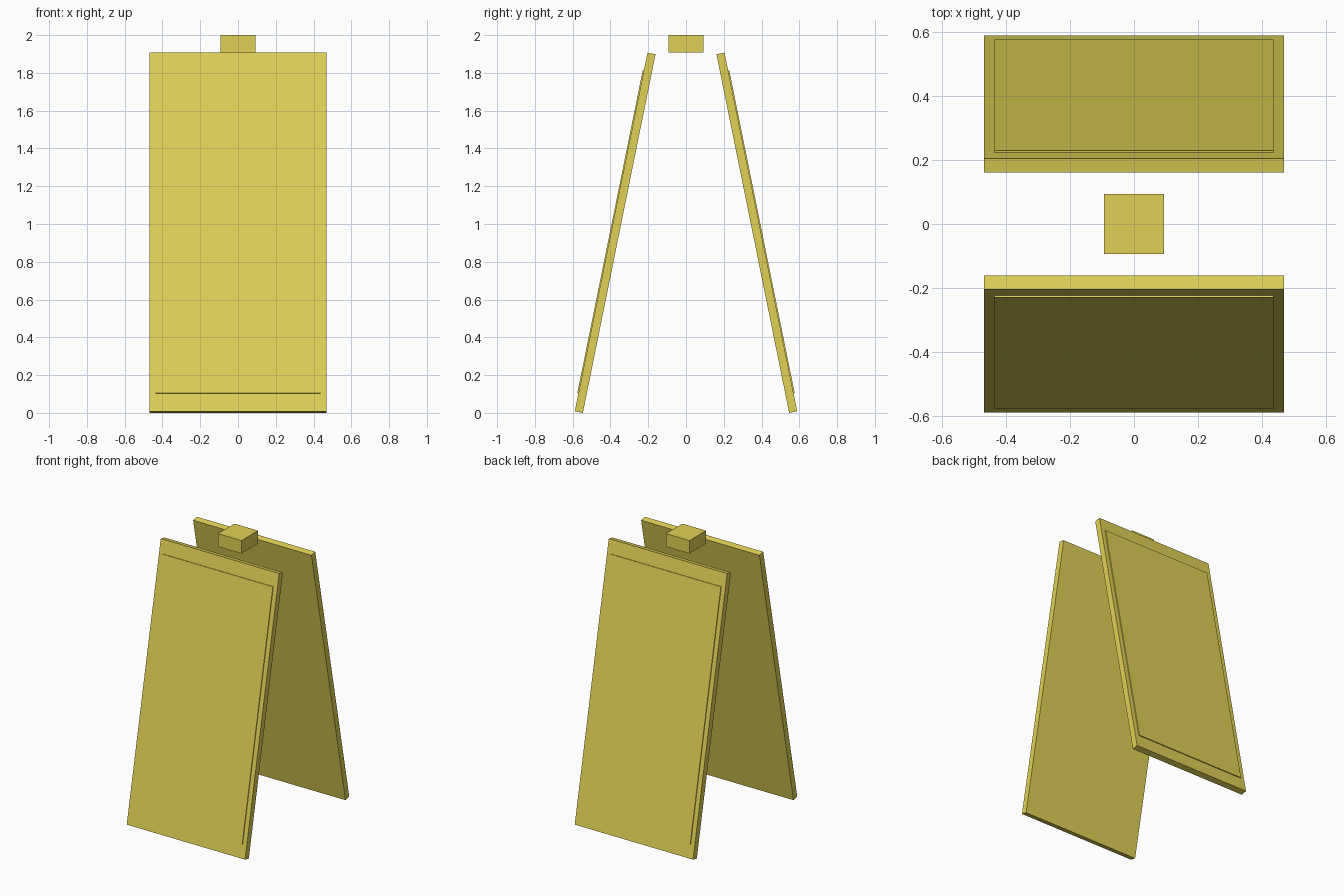
import bpy
from math import sin, cos
from mathutils import Matrix, Vector

cube = bpy.data.objects.get("Cube")
if cube:
    bpy.data.objects.remove(cube, do_unlink=True)

# Single yellow plastic
yellow = bpy.data.materials.new("yellow plastic")
yellow.use_nodes = True
colour = (0.75, 0.64, 0.092, 1)
yellow.diffuse_color = colour
yellow.node_tree.nodes["Principled BSDF"].inputs["Base Color"].default_value = colour


def box(name, size, centre, tilt=0.0):
    """Box with real-size mesh, tilted about the x axis."""
    bpy.ops.mesh.primitive_cube_add(size=1, location=centre, rotation=(tilt, 0, 0))
    obj = bpy.context.object
    obj.name = name
    obj.data.transform(Matrix.Diagonal((*size, 1)))
    obj.data.materials.append(yellow)
    return obj


LEAN = 0.2            # lean of each board in radians
THICK = 0.0435        # board thickness
RAISE = 0.006         # height of the raised face plate

# Two leaning boards, each with a raised plate on its outer face
for side, label in ((-1, "front"), (1, "back")):
    centre = Vector((0, side * 0.375, 0.9535))
    outward = Vector((0, side * cos(LEAN), sin(LEAN)))
    box(label + "_board", (0.936, THICK, 1.937), centre, side * LEAN)
    box(label + "_face_plate", (0.872, RAISE, 1.743),
        centre + outward * (THICK + RAISE) / 2, side * LEAN)

# Small block floating between the board tops
box("top_block", (0.186, 0.186, 0.093), (0, 0, 1.9535))
